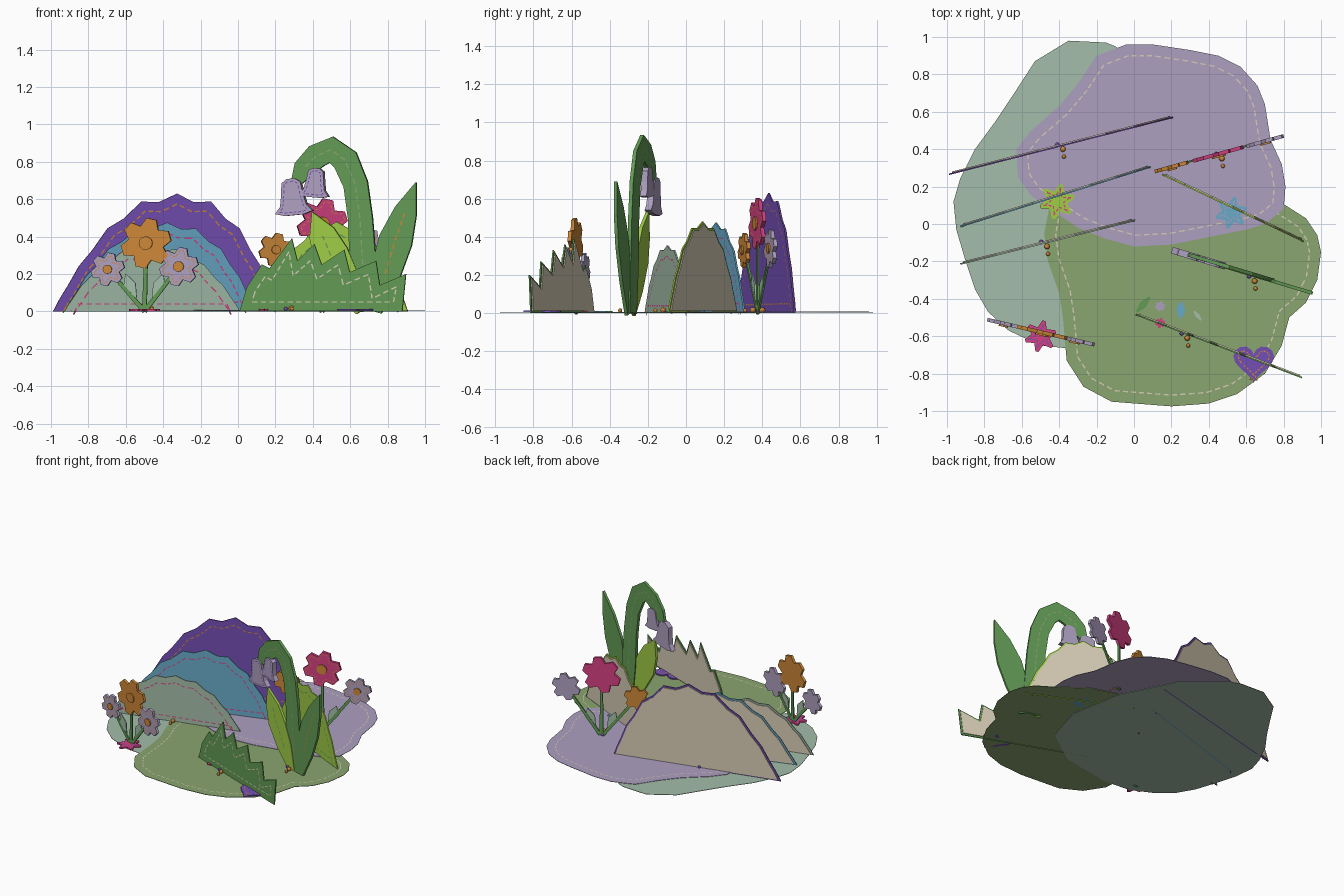
import bpy, bmesh, math
from mathutils import Matrix, Vector

cube = bpy.data.objects.get("Cube")
if cube:
    bpy.data.objects.remove(cube)


def material(name, rgb):
    lin = [(c / 255 / 12.92) if c < 11 else ((c / 255 + 0.055) / 1.055) ** 2.4 for c in rgb]
    m = bpy.data.materials.new(name)
    m.use_nodes = True
    m.diffuse_color = (*lin, 1)
    bsdf = m.node_tree.nodes["Principled BSDF"]
    bsdf.inputs["Base Color"].default_value = (*lin, 1)
    bsdf.inputs["Roughness"].default_value = 0.9
    return m


SAGE = material("sage felt", (163, 190, 170))
LILAC = material("lilac felt", (174, 160, 192))
MOSS = material("moss felt", (138, 165, 112))
PURPLE = material("purple felt", (116, 78, 180))
BLUE = material("blue felt", (105, 170, 200))
ORANGE = material("orange felt", (205, 135, 55))
PINK = material("pink felt", (212, 65, 130))
LIME = material("lime felt", (160, 205, 70))
FERN = material("fern felt", (98, 155, 85))
CREAM = material("cream felt", (215, 205, 182))
GROUND = Matrix()


def upright(a, b):
    """Vertical plane through two ground points: local x is world x, local y is up."""
    slope = (b[1] - a[1]) / (b[0] - a[0])
    n = Vector((slope, -1, 0)).normalized()
    return Matrix(((1, 0, n.x, 0), (slope, 0, n.y, a[1] - slope * a[0]), (0, 1, 0, 0), (0, 0, 0, 1)))


def finish(name, bm, mat):
    bmesh.ops.recalc_face_normals(bm, faces=bm.faces)
    me = bpy.data.meshes.new(name)
    bm.to_mesh(me)
    bm.free()
    me.materials.append(mat)
    ob = bpy.data.objects.new(name, me)
    bpy.context.collection.objects.link(ob)
    return ob


def plate(name, pts, plane, low, high, mat):
    bm = bmesh.new()
    face = bm.faces.new([bm.verts.new(plane @ Vector((x, y, low))) for x, y in pts])
    top = bmesh.ops.extrude_face_region(bm, geom=[face])["geom"]
    shift = plane.to_3x3() @ Vector((0, 0, high - low))
    bmesh.ops.translate(bm, verts=[v for v in top if isinstance(v, bmesh.types.BMVert)], vec=shift)
    return finish(name, bm, mat)


def inset(pts, d):
    p = [Vector(q) for q in pts]
    n = len(p)
    if sum(p[i - 1].x * p[i].y - p[i].x * p[i - 1].y for i in range(n)) < 0:
        p.reverse()
    out = []
    for i in range(n):
        e1, e2 = (p[i] - p[i - 1]).normalized(), (p[(i + 1) % n] - p[i]).normalized()
        n1, n2 = Vector((-e1.y, e1.x)), Vector((-e2.y, e2.x))
        out.append(p[i] + (n1 + n2) * d / max(0.6, 1 + n1.dot(n2)))
    return out


def stitches(name, path, plane, depth, mat, closed=True, dash=0.028, gap=0.018, width=0.007):
    p = [Vector(q) for q in path]
    if closed:
        p.append(p[0])
    bm = bmesh.new()
    for a, b in zip(p, p[1:]):
        length = (b - a).length
        if length < 0.01:
            continue
        u = (b - a) / length
        w = Vector((-u.y, u.x)) * width / 2
        count = max(1, round(length / (dash + gap)))
        for k in range(count):
            s, e = a + u * length * k / count, a + u * length * (k + 0.62) / count
            bm.faces.new([bm.verts.new(plane @ Vector((q.x, q.y, depth + 0.0015)))
                          for q in (s - w, e - w, e + w, s + w)])
    return finish(name, bm, mat)


def ribbon(path, halves):
    """Outline of a strip along a path with half widths at each point."""
    p = [Vector(q) for q in path]
    left, right = [], []
    for i, h in enumerate(halves):
        t = (p[min(i + 1, len(p) - 1)] - p[max(i - 1, 0)]).normalized()
        w = Vector((-t.y, t.x)) * max(h, 0.002)
        left.append(p[i] + w)
        right.append(p[i] - w)
    return left + right[::-1]


def star(cx, cy, r, points=6, inner=0.7, blunt=0.2, turn=0.3):
    out = []
    for k in range(points):
        for da, rad in ((-blunt, r), (blunt, r), (math.pi / points, r * inner)):
            a = turn + math.tau * k / points + da
            out.append((cx + rad * math.cos(a), cy + rad * math.sin(a)))
    return out


def bead(name, x, y, z, r, mat):
    bm = bmesh.new()
    bmesh.ops.create_uvsphere(bm, u_segments=10, v_segments=6, radius=r,
                              matrix=Matrix.Translation((x, y, z)))
    return finish(name, bm, mat)


# Ground patches
sage_patch = [(-.35, .98), (-.53, .87), (-.64, .7), (-.74, .55), (-.85, .4), (-.93, .24), (-.965, .12),
              (-.95, -.03), (-.9, -.2), (-.85, -.35), (-.78, -.47), (-.67, -.57), (-.5, -.65), (-.3, -.67),
              (.1, -.6), (.38, -.4), (.47, -.1), (.4, .3), (.2, .7), (-.1, .95), (-.15, .97)]
moss_patch = [(-.36, -.73), (-.27, -.87), (-.12, -.95), (.2, -.975), (.4, -.96), (.55, -.91), (.7, -.8),
              (.79, -.65), (.83, -.5), (.92, -.42), (.98, -.3), (1, -.15), (.98, -.06), (.92, .03),
              (.81, .1), (.6, .25), (.3, .35), (0, .34), (-.3, .25), (-.45, .1), (-.48, -.05), (-.46, -.2),
              (-.4, -.37), (-.38, -.5)]
lilac_patch = [(-.04, .96), (-.2, .9), (-.3, .75), (-.4, .63), (-.55, .5), (-.63, .4), (-.62, .25),
               (-.55, .15), (-.3, -.02), (-.15, -.08), (0, -.12), (.2, -.11), (.45, -.06), (.6, -.03),
               (.7, 0), (.8, .08), (.81, .2), (.79, .32), (.73, .45), (.7, .64), (.66, .74), (.57, .84),
               (.45, .9), (.3, .93), (.1, .96)]
for i, (name, pts, mat) in enumerate((("sage_patch", sage_patch, SAGE), ("moss_patch", moss_patch, MOSS),
                                      ("lilac_patch", lilac_patch, LILAC))):
    plate(name, pts, GROUND, i * .003, i * .003 + .003, mat)
    if i:
        stitches(name + "_stitches", inset(pts, .06), GROUND, i * .003 + .003, CREAM)


def backed(name, pts, plane, mat, thread):
    """Coloured front felt on a slightly smaller cream backing."""
    plate(name, pts, plane, 0, .008, mat)
    plate(name + "_backing", inset(pts, .012), plane, -.006, 0, CREAM)
    stitches(name + "_stitches", inset(pts, .05), plane, .008, thread)


def hill(name, a, b, height, mat, thread, lean=0.0):
    mid, half, n = (a[0] + b[0]) / 2, (b[0] - a[0]) / 2, 20
    pts = []
    for k in range(n + 1):
        t = -math.cos(math.pi * k / n)
        bump = 0.94 if k % 2 else 1.0
        z = height * (1 - abs(t) ** 2.3) * bump
        pts.append((mid + half * t + lean * z, z))
    backed(name, pts, upright(a, b), mat, thread)


# Hills
hill("purple_hill", (-.99, .27), (.21, .575), .63, PURPLE, ORANGE, .1)
hill("blue_hill", (-.93, -.01), (.09, .31), .475, BLUE, PINK, .08)
hill("sage_hill", (-.93, -.21), (.01, .025), .355, SAGE, PINK)
hill("lime_hill", (.15, .27), (.91, -.09), .48, LIME, FERN)

# Grass clump
grass = [(.01, 0), (.05, .13), (.13, .25), (.17, .23), (.29, .39), (.32, .27), (.41, .36), (.45, .25),
         (.57, .33), (.6, .21), (.74, .27), (.76, .14), (.9, .2), (.88, 0)]
backed("grass_clump", grass, upright((.01, -.48), (.88, -.81)), FERN, CREAM)

# Drooping bellflower with leaves
bell_plane = upright((.21, -.14), (.94, -.36))
arch = [(.69, 0), (.67, .25), (.655, .5), (.63, .68), (.575, .81), (.5, .865), (.42, .83), (.35, .76), (.3, .67)]
plate("arched_stem", ribbon(arch, [.06, .07, .065, .065, .07, .07, .065, .055, .02]), bell_plane, -.01, .01, FERN)
for side in (-.01, .01):
    stitches("arched_stem_stitches", arch[:-1], bell_plane, side * 1.15 - .0015, MOSS, False)
leaves = {"right_leaf": ([(.73, 0), (.79, .2), (.845, .38), (.9, .54), (.955, .69)], [.04, .08, .09, .06, 0], FERN),
          "lime_leaf": ([(.66, 0), (.58, .15), (.5, .3), (.45, .42), (.4, .53)], [.03, .08, .095, .07, 0], LIME)}
for name, (path, halves, mat) in leaves.items():
    plate(name, ribbon(path, halves), bell_plane, -.004, .014, mat)
    stitches(name + "_rib", path[1:-1], bell_plane, .014, ORANGE if mat is FERN else FERN, False)
for x, z, s, turn in ((.295, .615, 1, .1), (.415, .69, .8, -.1)):
    half = [(.02, .095), (.05, .075), (.058, .01), (.07, -.05), (.1, -.085), (.05, -.1)]
    bell = half + [(-u, v) for u, v in reversed(half)]
    bell = [(x + s * (u - turn * v), z + s * (v + turn * u)) for u, v in bell]
    plate("bell_bloom", bell, bell_plane, -.016, .02, LILAC)
    stitches("bell_bloom_stitches", inset(bell, .015), bell_plane, .02, PURPLE, dash=.015, gap=.01, width=.005)


# Upright flower bunches
def bunch(name, a, b, root, blooms):
    plane = upright(a, b)
    for x, z, r, mat, heart in blooms:
        plate(name + "_stem", ribbon([(root, 0), (x, z)], [.012, .009]), plane, -.005, .005, FERN)
        outline = star(x, z, r)
        plate(name + "_bloom", outline, plane, -.008, .012, mat)
        stitches(name + "_bloom_stitches", inset(outline, .016), plane, .012, heart,
                 dash=.014, gap=.01, width=.005)
        plate(name + "_bloom_heart", star(x, z, r * .27, 6, .95, .26), plane, .012, .02, heart)
    for s in (-1, 1):
        path = [(root + s * .05, .07), (root + s * .08, .14), (root + s * .1, .2)]
        plate(name + "_leaf", ribbon(path, [.01, .035, 0]), plane, -.003, .004, SAGE)


bunch("orange_bunch", (-.76, -.515), (-.225, -.64), -.5,
      ((-.49, .365, .135, ORANGE, ORANGE), (-.695, .225, .09, LILAC, ORANGE), (-.315, .24, .105, LILAC, ORANGE)))
bunch("pink_bunch", (.12, .285), (.79, .47), .45,
      ((.45, .47, .135, PINK, ORANGE), (.2, .33, .09, ORANGE, ORANGE), (.7, .34, .1, LILAC, ORANGE)))

# Flat ground ornaments
for x, y, r, mat, thread in ((-.5, -.6, .085, PINK, PURPLE), (-.41, .12, .095, LIME, PINK), (.52, .06, .085, BLUE, LILAC)):
    outline = star(x, y, r, 6, .58, .1)
    plate("ground_star", outline, GROUND, .003, .014, mat)
    stitches("ground_star_stitches", inset(outline, .018), GROUND, .014, thread, dash=.014, gap=.01, width=.006)
heart = []
for k in range(24):
    a = math.tau * k / 24
    heart.append((.64 + .0068 * 16 * math.sin(a) ** 3,
                  -.735 + .0068 * (13 * math.cos(a) - 5 * math.cos(2 * a) - 2 * math.cos(3 * a) - math.cos(4 * a))))
plate("ground_heart", heart, GROUND, .003, .014, PURPLE)
stitches("ground_heart_stitches", inset(heart, .024), GROUND, .014, ORANGE, dash=.014, gap=.01, width=.006)

# Small scraps and beads
for x, y, dx, dy, w, mat in ((.05, -.43, .035, .04, .02, FERN), (.25, -.46, 0, .042, .025, BLUE), (.34, -.49, .02, -.025, .012, SAGE)):
    path = [(x - dx, y - dy), (x, y), (x + dx, y + dy)]
    plate("leaf_scrap", ribbon(path, [w * .3, w, w * .3]), GROUND, .006, .012, mat)
for x, y, mat in ((.14, -.44, LILAC), (.14, -.53, PINK)):
    plate("flower_scrap", star(x, y, .027), GROUND, .006, .012, mat)
for x, y in ((-.38, .4), (-.465, -.12), (.47, .35), (.645, -.305), (.285, -.61)):
    bead("large_bead", x, y, .016, .015, ORANGE)
    bead("small_bead", x + .005, y - .04, .014, .011, ORANGE)
    bead("side_bead", x - .03, y + .025, .014, .011, PURPLE)
